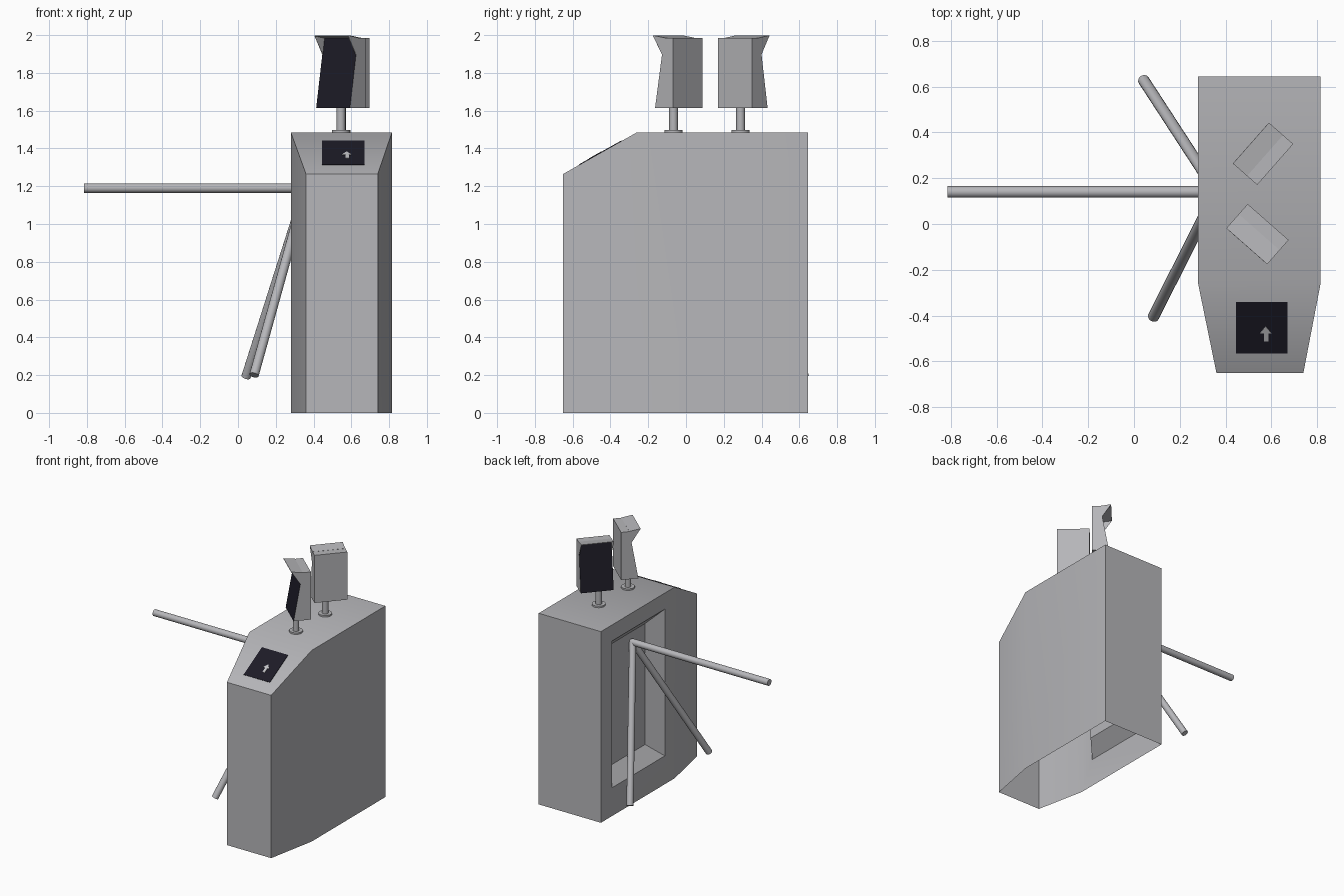
import bpy, bmesh, math
from mathutils import Vector

if "Cube" in bpy.data.objects:
    bpy.data.objects.remove(bpy.data.objects["Cube"])


def material(name, rgb):
    m = bpy.data.materials.new(name)
    m.diffuse_color = (*rgb, 1)
    m.use_nodes = True
    m.node_tree.nodes["Principled BSDF"].inputs["Base Color"].default_value = m.diffuse_color
    return m


GREY = material("metal grey", (0.47, 0.47, 0.49))
BLACK = material("screen black", (0.012, 0.011, 0.02))
LIGHT = material("icon light grey", (0.55, 0.55, 0.57))


def build(name, verts, faces, mats=(GREY,), black=(), recalc=True):
    me = bpy.data.meshes.new(name)
    bm = bmesh.new()
    vs = [bm.verts.new(v) for v in verts]
    for i, f in enumerate(faces):
        bm.faces.new([vs[k] for k in f]).material_index = int(i in black)
    if recalc:
        bmesh.ops.recalc_face_normals(bm, faces=bm.faces)
    bm.to_mesh(me)
    bm.free()
    ob = bpy.data.objects.new(name, me)
    bpy.context.collection.objects.link(ob)
    for m in mats:
        me.materials.append(m)
    return ob


def smooth(ob, angle=31):
    bpy.ops.object.select_all(action='DESELECT')
    ob.select_set(True)
    bpy.context.view_layer.objects.active = ob
    bpy.ops.object.shade_smooth_by_angle(angle=math.radians(angle))


def rod(name, a, b, r, sides=16):
    a, b = Vector(a), Vector(b)
    bpy.ops.mesh.primitive_cylinder_add(vertices=sides, radius=r, depth=(b - a).length,
                                        location=(a + b) / 2)
    ob = bpy.context.object
    ob.name = name
    ob.rotation_euler = (b - a).to_track_quat('Z', 'Y').to_euler()
    ob.data.materials.append(GREY)
    smooth(ob)
    return ob


# Cabinet: open-bottomed shell with tapered nose, sloped panel and a side recess
plan = [(0.28, 0.645), (0.28, -0.26), (0.36, -0.65), (0.74, -0.65), (0.815, -0.26), (0.815, 0.645)]
n = len(plan)
verts = [(x, y, 0) for x, y in plan]
verts += [(x, y, 1.265 if y < -0.5 else 1.485) for x, y in plan]
faces = [(i, i + 1, i + 1 + n, i + n) for i in range(1, n - 1)]
faces += [(5, 0, 6, 11), (6, 7, 10, 11), (7, 8, 9, 10)]
for x, inset in ((0.28, 0), (0.38, 0.1)):          # recess rim, recess floor
    y0, y1, z0, z1 = -0.14 + inset, 0.51 - inset, 0.22 + inset, 1.36 - inset
    verts += [(x, y1, z0), (x, y0, z0), (x, y0, z1), (x, y1, z1)]
rings = [(0, 1, 7, 6), (12, 13, 14, 15), (16, 17, 18, 19)]
for a, b in zip(rings, rings[1:]):
    faces += [(a[i], a[(i + 1) % 4], b[(i + 1) % 4], b[i]) for i in range(4)]
faces.append(rings[2])
smooth(build("cabinet", verts, faces))

# Tripod barrier arms meeting at a hub inside the recess
hub = (0.36, 0.14, 1.19)
for k, tip in enumerate([(-0.815, 0.14, 1.19), (0.042, 0.628, 0.19), (0.085, -0.405, 0.2)]):
    rod(f"barrier_arm_{k + 1}", hub, tip, 0.025)
bpy.ops.mesh.primitive_uv_sphere_add(segments=16, ring_count=8, radius=0.025, location=hub)
bpy.context.object.name = "arm_hub"
bpy.context.object.data.materials.append(GREY)
smooth(bpy.context.object)


# Thin plates lying on the sloped front panel
def slope_plate(name, outline, lo, hi, mat):
    slope = 0.22 / 0.39
    nrm = Vector((0, -slope, 1)).normalized()
    base = [Vector((x, y, 1.265 + (y + 0.65) * slope)) for x, y in outline]
    k = len(base)
    vs = [p + nrm * lo for p in base] + [p + nrm * hi for p in base]
    fs = [tuple(range(k)), tuple(range(k, 2 * k))]
    fs += [(i, (i + 1) % k, (i + 1) % k + k, i + k) for i in range(k)]
    build(name, vs, fs, (mat,))


slope_plate("reader_screen", [(0.445, -0.565), (0.67, -0.565), (0.67, -0.34), (0.445, -0.34)],
            -0.002, 0.003, BLACK)
slope_plate("reader_arrow", [(0.568, -0.51), (0.588, -0.51), (0.588, -0.475), (0.6, -0.475),
                             (0.575, -0.445), (0.55, -0.475), (0.568, -0.475)],
            0.002, 0.005, LIGHT)


# Terminals: wedge body with a tilted screen face, hood, post and flange
def terminal(tag, centre, facing, post):
    f = Vector((*facing, 0)).normalized()
    l = Vector((-f.y, f.x, 0))
    c = Vector((*centre, 0))

    def pt(side, d, z):
        return c + l * (0.119 * side) + f * d + Vector((0, 0, z))

    prof = [(-0.065, 1.615), (0.06, 1.615), (-0.004, 1.985), (-0.065, 1.985)]
    vs = [pt(s, d, z) for s in (-1, 1) for d, z in prof]
    fs = [(1, 2, 6, 5), (0, 1, 5, 4), (2, 3, 7, 6), (3, 0, 4, 7), (0, 1, 2, 3), (4, 5, 6, 7)]
    build(tag + "_terminal", vs, fs, (GREY, BLACK), black=(0,))
    # hood: top plate and two side wings
    hood = [(-0.006, 1.986), (0.076, 1.999), (0.01, 1.895)]
    vs = [pt(s, d, z) for s in (-1, 1) for d, z in hood]
    ob = build(tag + "_hood", vs, [(0, 1, 4, 3), (0, 2, 1), (3, 4, 5)])
    mod = ob.modifiers.new("thickness", 'SOLIDIFY')
    mod.thickness = 0.004
    mod.offset = -1
    rod(tag + "_post", (*post, 1.48), (*post, 1.63), 0.023)
    rod(tag + "_flange", (*post, 1.48), (*post, 1.497), 0.048, 20)


terminal("front", (0.543, -0.040), (-0.66, -0.75), (0.545, -0.066))
terminal("rear", (0.568, 0.303), (-0.75, 0.66), (0.548, 0.289))
